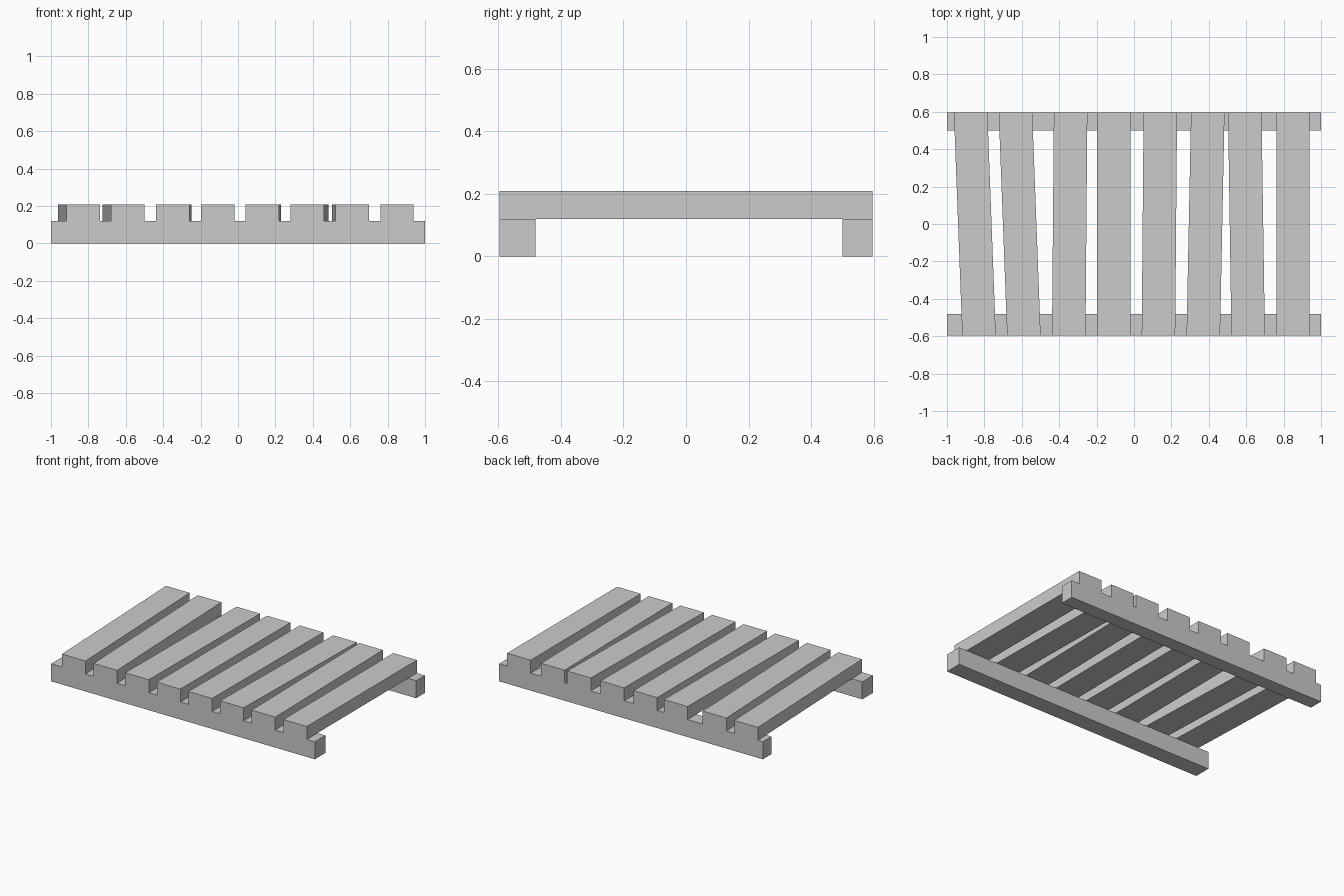
import bpy
import bmesh

if "Cube" in bpy.data.objects:
    bpy.data.objects.remove(bpy.data.objects["Cube"])

Y = 0.596       # half depth of the pallet
RAIL_TOP = 0.12
SLAT_TOP = 0.209
SLAT_W = 0.179


def prism(name, outline, z0, z1):
    """Extrude a flat counter-clockwise outline from z0 up to z1."""
    bm = bmesh.new()
    face = bm.faces.new([bm.verts.new((x, y, z0)) for x, y in outline])
    top = bmesh.ops.extrude_face_region(bm, geom=[face])
    verts = [v for v in top["geom"] if isinstance(v, bmesh.types.BMVert)]
    bmesh.ops.translate(bm, verts=verts, vec=(0, 0, z1 - z0))
    bmesh.ops.recalc_face_normals(bm, faces=bm.faces)
    mesh = bpy.data.meshes.new(name)
    bm.to_mesh(mesh)
    bm.free()
    obj = bpy.data.objects.new(name, mesh)
    bpy.context.collection.objects.link(obj)
    return obj


# Supporting rails: the front one is a little deeper than the back one
for name, y0, y1 in (("front_rail", -Y, -0.481), ("back_rail", 0.501, Y)):
    prism(name, [(-1, y0), (1, y0), (1, y1), (-1, y1)], 0, RAIL_TOP)

# Slats: evenly spaced at the front, each skewed sideways at the back
skews = (-0.045, -0.045, 0.01, 0.0, 0.01, 0.024, -0.018, 0.0)
for i, skew in enumerate(skews):
    x = -0.918 + i * 0.2398
    prism(f"slat_{i + 1}",
          [(x, -Y), (x + SLAT_W, -Y), (x + SLAT_W + skew, Y), (x + skew, Y)],
          RAIL_TOP, SLAT_TOP)
